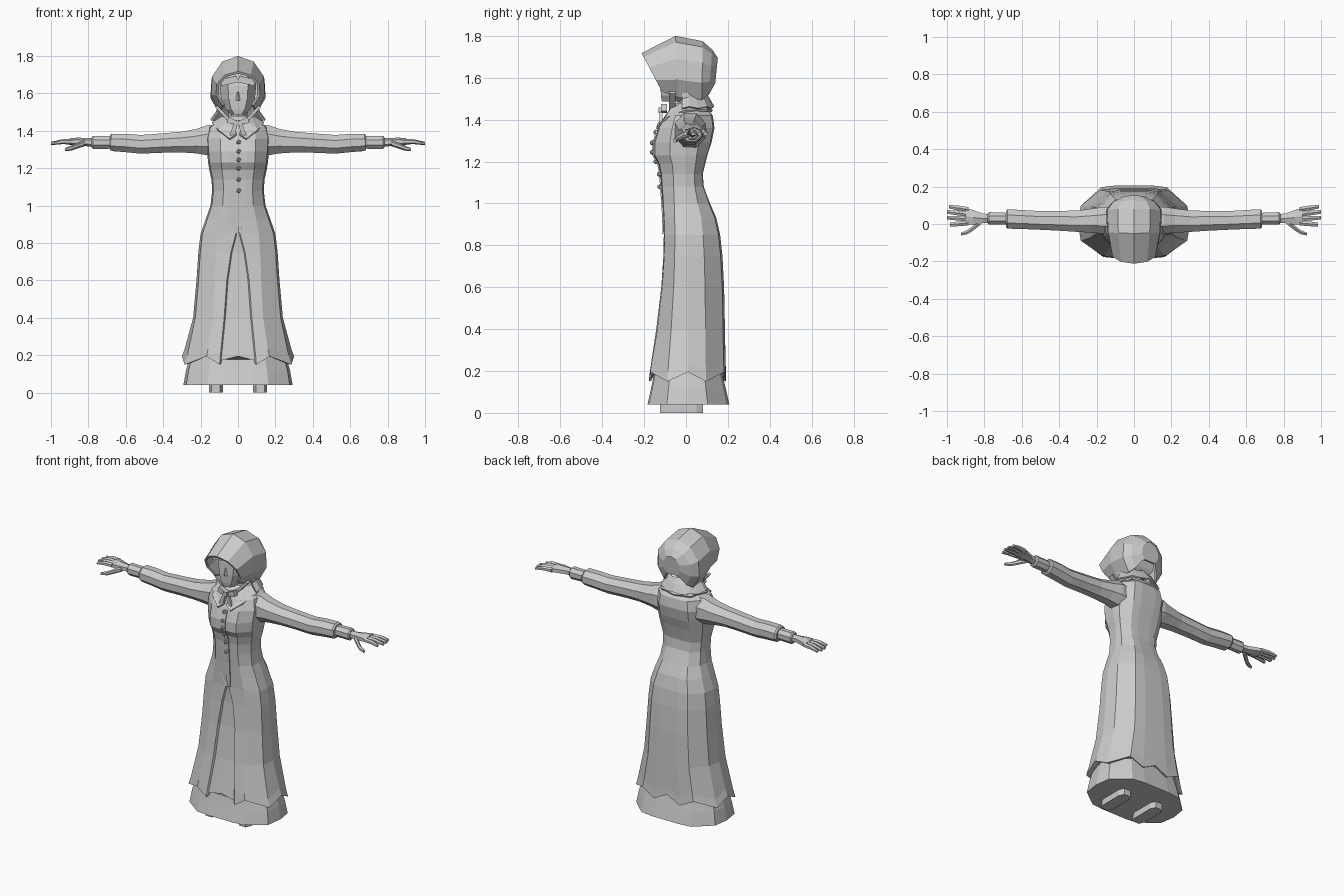
import bpy, bmesh, math
from mathutils import Vector

grey = bpy.data.materials.new("light grey")
grey.diffuse_color = (0.6, 0.6, 0.6, 1)


def finish(name, bm, mirror=False, thick=0):
    bmesh.ops.recalc_face_normals(bm, faces=bm.faces)
    me = bpy.data.meshes.new(name)
    bm.to_mesh(me)
    bm.free()
    ob = bpy.data.objects.new(name, me)
    bpy.context.collection.objects.link(ob)
    me.materials.append(grey)
    if thick:
        m = ob.modifiers.new("thickness", 'SOLIDIFY')
        m.thickness = thick
        m.offset = -1
    if mirror:
        m = ob.modifiers.new("mirror", 'MIRROR')
        m.use_mirror_merge = False
    return ob


def loft(name, rings, closed=True, caps=(True, True), **kw):
    bm = bmesh.new()
    vs = [[bm.verts.new(p) for p in r] for r in rings]
    n = len(vs[0])
    for a, b in zip(vs, vs[1:]):
        for i in range(n if closed else n - 1):
            j = (i + 1) % n
            bm.faces.new((a[i], a[j], b[j], b[i]))
    for use, r in zip(caps, (vs[0], vs[-1])):
        if use:
            bm.faces.new(r)
    return finish(name, bm, **kw)


def box(name, c, s, taper=1.0, rot=0.0, **kw):
    # Box tapered toward the top and rolled about y
    rings = []
    for k, t in ((-.5, 1), (.5, taper)):
        r = []
        for u, v in ((-.5, -.5), (.5, -.5), (.5, .5), (-.5, .5)):
            x, y, z = u * s[0] * t, v * s[1], k * s[2]
            r.append((c[0] + x * math.cos(rot) + z * math.sin(rot), c[1] + y,
                      c[2] - x * math.sin(rot) + z * math.cos(rot)))
        rings.append(r)
    return loft(name, rings, **kw)


def section(z, w, f, b, pleat=.3, dent=0.0, zig=0.0):
    # Dress cross-section: half outline from front centre to back centre
    half = [(0, dent - f), (max(pleat - .03, .01) * w, dent - f), (pleat * w, -f),
            (.56 * w, -.96 * f), (.95 * w, -.5 * f), (w, .05 * b), (.95 * w, .5 * b),
            (.6 * w, .95 * b), (.3 * w, b), (0, b)]
    hem = (1, .5, 0, 1, 0, 1, 0, 1, 0, 1)
    pts = [(x, y, z + zig * h) for (x, y), h in zip(half, hem)]
    return pts + [(-x, y, q) for x, y, q in pts[-2:0:-1]]


# Overskirt and bodice, with a front pleat opening below the waist
dress = [(.4, .24, .142, .186, .31, .012), (.6, .222, .118, .182, .27, .012),
         (.75, .212, .108, .174, .18, .01), (.85, .2, .106, .163, .06, .004),
         (.93, .172, .108, .145), (1.0, .147, .112, .115), (1.08, .138, .118, .085),
         (1.14, .142, .122, .08), (1.19, .153, .132, .092), (1.23, .16, .155, .102),
         (1.29, .165, .155, .122), (1.36, .17, .132, .136), (1.42, .155, .1, .128),
         (1.455, .105, .075, .1), (1.48, .065, .05, .065)]
loft("dress", [section(.155, .278, .165, .18, .33, .01, .045),
               section(.15, .3, .178, .192, .33, .01, .045),
               section(.2, .285, .172, .189, .33, .012, .035)]
     + [section(*r) for r in dress])
loft("flounce", [section(.04, .292, .184, .207), section(.12, .278, .166, .189),
                 section(.2, .255, .15, .17)])


def front_y(z):
    # Front surface of the bodice at a height
    for a, b in zip(dress, dress[1:]):
        if a[0] <= z <= b[0]:
            t = (z - a[0]) / (b[0] - a[0])
            return -(a[2] + t * (b[2] - a[2]))
    return -.1


# Placket and buttons down the front
loft("placket", [[(x, front_y(z) + d, z) for x, d in ((.0, .01), (.0, -.006), (.022, -.006), (.022, .01))]
                 for z in (.855, .93, 1.0, 1.08, 1.14, 1.19, 1.23, 1.29, 1.35)])
for z in (1.34, 1.29, 1.245, 1.2, 1.14, 1.08):
    bm = bmesh.new()
    bmesh.ops.create_icosphere(bm, subdivisions=1, radius=.013)
    bmesh.ops.translate(bm, verts=bm.verts, vec=(.004, front_y(z) - .006, z))
    finish("button", bm)


def tube(name, rings, n=8, **kw):
    # Loft along x: (x, y centre, z centre, y radius, z radius)
    out = []
    for x, y, z, ry, rz in rings:
        out.append([(x, y + ry * math.cos(math.tau * (i + .5) / n),
                     z + rz * math.sin(math.tau * (i + .5) / n)) for i in range(n)])
    return loft(name, out, mirror=True, **kw)


# Sleeves, cuffs and hands
tube("sleeve", [(.1, .02, 1.345, .075, .095), (.16, .02, 1.35, .078, .088),
                (.22, .018, 1.345, .07, .071), (.3, .015, 1.34, .062, .06),
                (.4, .017, 1.335, .057, .056), (.52, .02, 1.328, .054, .054),
                (.6, .024, 1.335, .055, .053), (.675, .027, 1.338, .056, .05),
                (.685, .027, 1.338, .048, .042)])
tube("cuff", [(.67, .028, 1.338, .034, .036), (.775, .03, 1.338, .036, .038),
              (.782, .03, 1.338, .028, .03)])
tube("palm", [(.77, .03, 1.338, .026, .024), (.81, .03, 1.34, .03, .022),
              (.86, .035, 1.342, .045, .022), (.9, .043, 1.342, .05, .018)], n=6)
for y0, y1, x1 in ((.078, .093, .99), (.052, .065, 1.0), (.028, .034, 1.0), (.005, -.003, .985)):
    tube("finger", [(.885, y0, 1.342, .014, .015), (.94, (y0 + y1) / 2, 1.342, .015, .013),
                    (x1, y1, 1.333, .011, .008)], n=6)
tube("thumb", [(.82, .01, 1.333, .016, .016), (.86, -.022, 1.32, .015, .015),
               (.89, -.043, 1.308, .013, .013), (.925, -.054, 1.3, .008, .009)], n=6)

# Shoes
loft("shoe", [[(.118 + .038 * s * x, y, z) for x, y in
               ((-.6, -.125), (.6, -.125), (1, -.09), (1, .05), (.6, .082), (-.6, .082), (-1, .05), (-1, -.09))]
              for z, s in ((0, 1), (.03, 1), (.09, .9))], mirror=True)

# Neck and head
loft("neck", [[(.05 * math.cos(math.tau * i / 8), .01 + .05 * math.sin(math.tau * i / 8), z)
               for i in range(8)] for z in (1.43, 1.56)])
head = [(1.487, .035, -.115, -.03), (1.515, .066, -.12, .03), (1.57, .09, -.122, .07),
        (1.64, .097, -.118, .09), (1.69, .092, -.105, .09), (1.74, .06, -.07, .06)]
loft("head", [[(-w * .55, f, z), (w * .55, f, z), (w, f * .6 + b * .4, z), (w * .9, b, z),
               (-w * .9, b, z), (-w, f * .6 + b * .4, z)] for z, w, f, b in head])
bm = bmesh.new()
bmesh.ops.create_cone(bm, cap_ends=True, segments=4, radius1=.012, radius2=.004, depth=.045)
bmesh.ops.translate(bm, verts=bm.verts, vec=(0, -.123, 1.585))
finish("nose", bm)
# Parted hair fringe
box("hair", (.045, -.105, 1.668), (.1, .05, .035), .8, .22, mirror=True)


def arc(w, top, bottom, yt, yb, spread=138, n=9):
    # Arch around the head in x and z, leaning in y from top to bottom
    mid, h = (top + bottom) / 2, (top - bottom) / 2
    low = math.cos(math.radians(spread))
    pts = []
    for i in range(n):
        a = math.radians(-spread + 2 * spread * i / (n - 1))
        c = math.cos(a)
        z = top - (1 - c) / (1 - low) * (top - bottom)
        pts.append((w * math.sin(a), yt + (top - z) / (top - bottom) * (yb - yt), z))
    return pts


# Bonnet: brim flaring forward, crown closing at the back
loft("bonnet", [arc(.122, 1.718, 1.535, -.212, -.115), arc(.148, 1.8, 1.505, -.05, -.035),
                arc(.152, 1.775, 1.495, .08, .075), arc(.118, 1.735, 1.52, .125, .11),
                arc(.06, 1.695, 1.575, .152, .14)],
     closed=False, caps=(False, True), thick=.014)


def fan(z, w, f, b, half_angle, n):
    return [(w * math.sin(a), (b if math.cos(a) > 0 else f) * math.cos(a), z + (i % 2) * .008)
            for i, a in enumerate(math.radians(-half_angle + 2 * half_angle * i / (n - 1)) for i in range(n))]


# Ruffle hanging from the back of the bonnet
loft("bonnet_ruffle", [fan(1.53, .115, .07, .085, 105, 11), fan(1.5, .115, .07, .11, 105, 11),
                       fan(1.455, .148, .08, .135, 105, 11)],
     closed=False, caps=(False, False), thick=.008)

# Collar with two front points
top = [(.015, -.075, 1.43), (.04, -.072, 1.445), (.07, -.045, 1.47), (.085, 0, 1.48), (.065, .06, 1.48), (0, .08, 1.48)]
low = [(.008, -.135, 1.385), (.045, -.143, 1.358), (.105, -.108, 1.405), (.14, -.01, 1.445), (.105, .105, 1.45), (0, .128, 1.445)]
loft("collar", [top, low], closed=False, caps=(False, False), mirror=True, thick=.012)

# Bonnet ties, bow loops and tails under the chin
box("bonnet_tie", (.078, -.065, 1.49), (.016, .03, .11), 1, .75, mirror=True)
box("bow_loop", (.03, -.105, 1.45), (.018, .03, .055), 1.9, 1.25, mirror=True)
box("bow_tail", (.022, -.12, 1.405), (.03, .014, .085), .5, -.3, mirror=True)
box("bow_knot", (0, -.115, 1.445), (.024, .032, .028))
